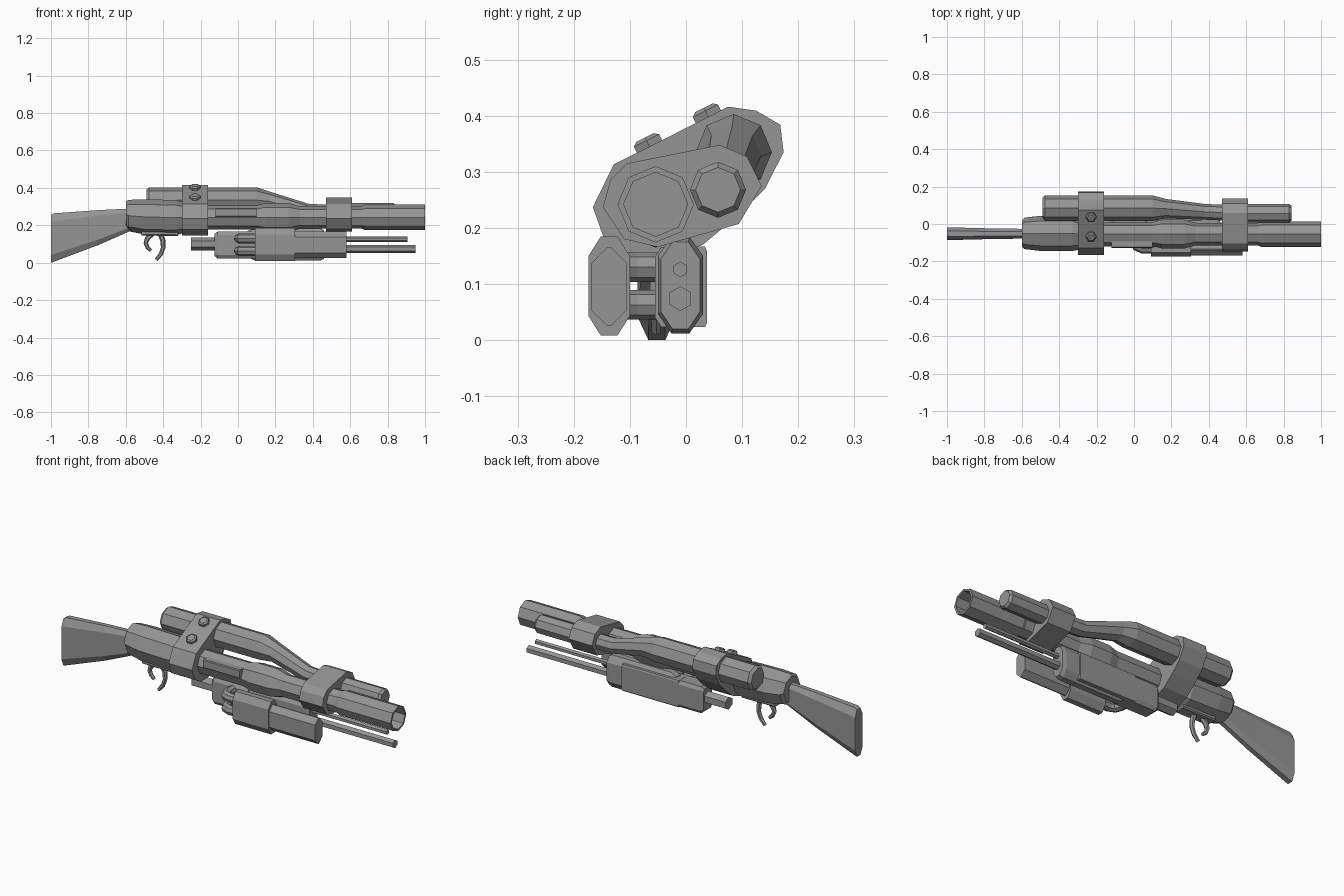
import bpy, bmesh, math
from mathutils import Vector

metal = bpy.data.materials.new("gunmetal grey")
metal.diffuse_color = (0.3, 0.3, 0.3, 1)


def finish(name, bm):
    bmesh.ops.recalc_face_normals(bm, faces=bm.faces)
    me = bpy.data.meshes.new(name)
    bm.to_mesh(me)
    bm.free()
    me.materials.append(metal)
    ob = bpy.data.objects.new(name, me)
    bpy.context.collection.objects.link(ob)
    return ob


def skin(name, rings):
    """Bridge equal-length rings of points and cap both ends."""
    bm = bmesh.new()
    vs = [[bm.verts.new(p) for p in r] for r in rings]
    n = len(vs[0])
    for a, b in zip(vs, vs[1:]):
        for i in range(n):
            j = (i + 1) % n
            bm.faces.new((a[i], a[j], b[j], b[i]))
    bm.faces.new(vs[0])
    bm.faces.new(vs[-1])
    return finish(name, bm)


def tube(name, sections, n=8):
    """Many-sided bar along x from sections (x, y, z, radius)."""
    return skin(name, [[(x, y + r * math.sin(2 * math.pi * i / n), z + r * math.cos(2 * math.pi * i / n))
                        for i in range(n)] for x, y, z, r in sections])


def block(name, sections, cy=0.3, cz=0.25):
    """Chamfered bar along x from sections (x, y0, y1, z0, z1)."""
    rings = []
    for x, y0, y1, z0, z1 in sections:
        a, b = (y1 - y0) * cy, (z1 - z0) * cz
        rings.append([(x, y0 + a, z0), (x, y1 - a, z0), (x, y1, z0 + b), (x, y1, z1 - b),
                      (x, y1 - a, z1), (x, y0 + a, z1), (x, y0, z1 - b), (x, y0, z0 + b)])
    return skin(name, rings)


def plate(name, x0, x1, outline):
    return skin(name, [[(x, y, z) for y, z in outline] for x in (x0, x1)])


def pipe(name, points, radii, n=6):
    """Bent bar through points."""
    pts = [Vector(p) for p in points]
    rings = []
    for k, p in enumerate(pts):
        d = (pts[min(k + 1, len(pts) - 1)] - pts[max(k - 1, 0)]).normalized()
        ref = Vector((0, 0, 1)) if abs(d.z) < 0.5 and abs(d.y) > abs(d.z) or abs(d.x) > 0.95 else Vector((0, 1, 0))
        u = d.cross(ref).normalized()
        w = d.cross(u)
        rings.append([p + radii[k] * (u * math.cos(2 * math.pi * i / n) + w * math.sin(2 * math.pi * i / n))
                      for i in range(n)])
    return skin(name, rings)


# Main barrel with bored muzzle
Y, Z = -0.054, 0.242
tube("main_barrel", [(x, Y, Z, r) for x, r in (
    (-0.34, 0.065), (0.1, 0.065), (0.15, 0.077), (0.27, 0.077), (0.33, 0.06), (0.66, 0.06),
    (0.68, 0.068), (1, 0.068), (1, 0.057), (0.72, 0.057))])
block("barrel_side_panel", [(-0.12, -0.128, -0.09, 0.245, 0.292), (0.1, -0.128, -0.09, 0.245, 0.292)], 0.1, 0.1)

# Receiver and stock
tube("receiver", [(-0.6, Y + .004, 0.258, 0.07), (-0.585, Y + .004, 0.252, 0.084),
                  (-0.5, Y + .004, 0.245, 0.094), (-0.33, Y + .004, 0.241, 0.094), (-0.3, Y, 0.241, 0.085)])
block("stock", [(-1, -0.086, -0.018, 0.0, 0.255), (-0.985, -0.086, -0.018, 0.005, 0.264),
                (-0.75, -0.08, -0.024, 0.093, 0.281), (-0.57, -0.078, -0.026, 0.172, 0.29)], 0.28, 0.16)

# Trigger plate and two hooked triggers
block("trigger_plate", [(-0.515, -0.085, -0.02, 0.145, 0.175), (-0.32, -0.085, -0.02, 0.143, 0.175)], 0.1, 0.2)
pipe("rear_trigger", [(-0.46, -0.053, 0.155), (-0.485, -0.053, 0.13), (-0.493, -0.053, 0.105),
                      (-0.483, -0.053, 0.08), (-0.465, -0.053, 0.065)], [.015, .014, .012, .011, .009])
pipe("front_trigger", [(-0.415, -0.053, 0.155), (-0.402, -0.053, 0.12), (-0.4, -0.053, 0.08),
                       (-0.413, -0.053, 0.045), (-0.438, -0.053, 0.015)], [.015, .014, .012, .011, .009])

# Upper tube: wide rear, bent neck, slim front
tube("upper_tube", [(-0.49, 0.085, 0.335, 0.055), (-0.475, 0.085, 0.335, 0.068), (0.1, 0.085, 0.335, 0.068),
                    (0.17, 0.082, 0.328, 0.052), (0.38, 0.065, 0.272, 0.042), (0.5, 0.06, 0.268, 0.042),
                    (0.55, 0.057, 0.268, 0.05), (0.83, 0.057, 0.268, 0.05), (0.843, 0.057, 0.268, 0.04)])

# Clamps joining both tubes
plate("rear_clamp", -0.3, -0.16, [(-0.166, 0.237), (-0.129, 0.313), (0.02, 0.388), (0.075, 0.416), (0.125, 0.409),
                                  (0.168, 0.384), (0.174, 0.335), (0.141, 0.27), (0.09, 0.22), (0.03, 0.17),
                                  (-0.03, 0.146), (-0.09, 0.146), (-0.145, 0.178)])
plate("front_clamp", 0.47, 0.61, [(-0.148, 0.237), (-0.135, 0.285), (-0.105, 0.315), (0.06, 0.348), (0.109, 0.327),
                                  (0.135, 0.275), (0.094, 0.207), (-0.05, 0.166), (-0.11, 0.18)])

# Hexagonal bolts on the sloping rear clamp face
normal = Vector((0, -0.451, 0.893))
for i, (y, z) in enumerate(((-0.065, 0.345), (0.04, 0.398))):
    base = Vector((-0.23, y, z))
    side = Vector((1, 0, 0)).cross(normal)
    skin(f"clamp_bolt_{i + 1}", [[base + normal * h + r * (Vector((math.cos(a), 0, 0)) + side * math.sin(a))
                                  for a in (k * math.pi / 3 for k in range(6))]
                                 for h, r in ((-0.005, 0.029), (0.012, 0.029), (0.018, 0.02))])

# Lower body slung beneath the barrel
block("lower_body_rear", [(-0.125, -0.045, 0.03, 0.035, 0.155), (-0.11, -0.055, 0.037, 0.023, 0.166),
                          (0.1, -0.055, 0.037, 0.023, 0.166)], 0.12, 0.12)
block("lower_body_front", [(0.05, -0.05, 0.03, 0.03, 0.17), (0.09, -0.05, 0.03, 0.012, 0.185),
                           (0.44, -0.05, 0.03, 0.012, 0.185), (0.46, -0.045, 0.025, 0.02, 0.175)], 0.3, 0.2)
block("lower_body_flank", [(0.02, -0.03, 0.037, 0.023, 0.167), (0.36, -0.03, 0.037, 0.023, 0.167)], 0.05, 0.05)
tube("rear_peg", [(-0.25, -0.01, 0.1, 0.034), (-0.1, -0.01, 0.1, 0.034)], 6)
tube("thick_rod", [(0.4, -0.01, 0.074, 0.022), (0.95, -0.01, 0.074, 0.022)], 6)
tube("thin_rod", [(0.4, -0.01, 0.126, 0.014), (0.905, -0.01, 0.126, 0.014)], 6)

# Side box with stepped front half
block("side_box", [(0.09, -0.174, -0.1, 0.008, 0.185), (0.305, -0.174, -0.1, 0.008, 0.185)], 0.3, 0.2)
block("side_box_nose", [(0.3, -0.168, -0.106, 0.025, 0.166), (0.58, -0.168, -0.106, 0.025, 0.166)], 0.45, 0.2)

# Looped pipes from side box into the lower body
for name, z in (("upper_loop_pipe", 0.13), ("lower_loop_pipe", 0.063)):
    pipe(name, [(0.11, -0.132, z), (0.045, -0.132, z), (0.015, -0.12, z), (0.004, -0.09, z), (0.004, -0.03, z)],
         [0.026] * 5, 8)
